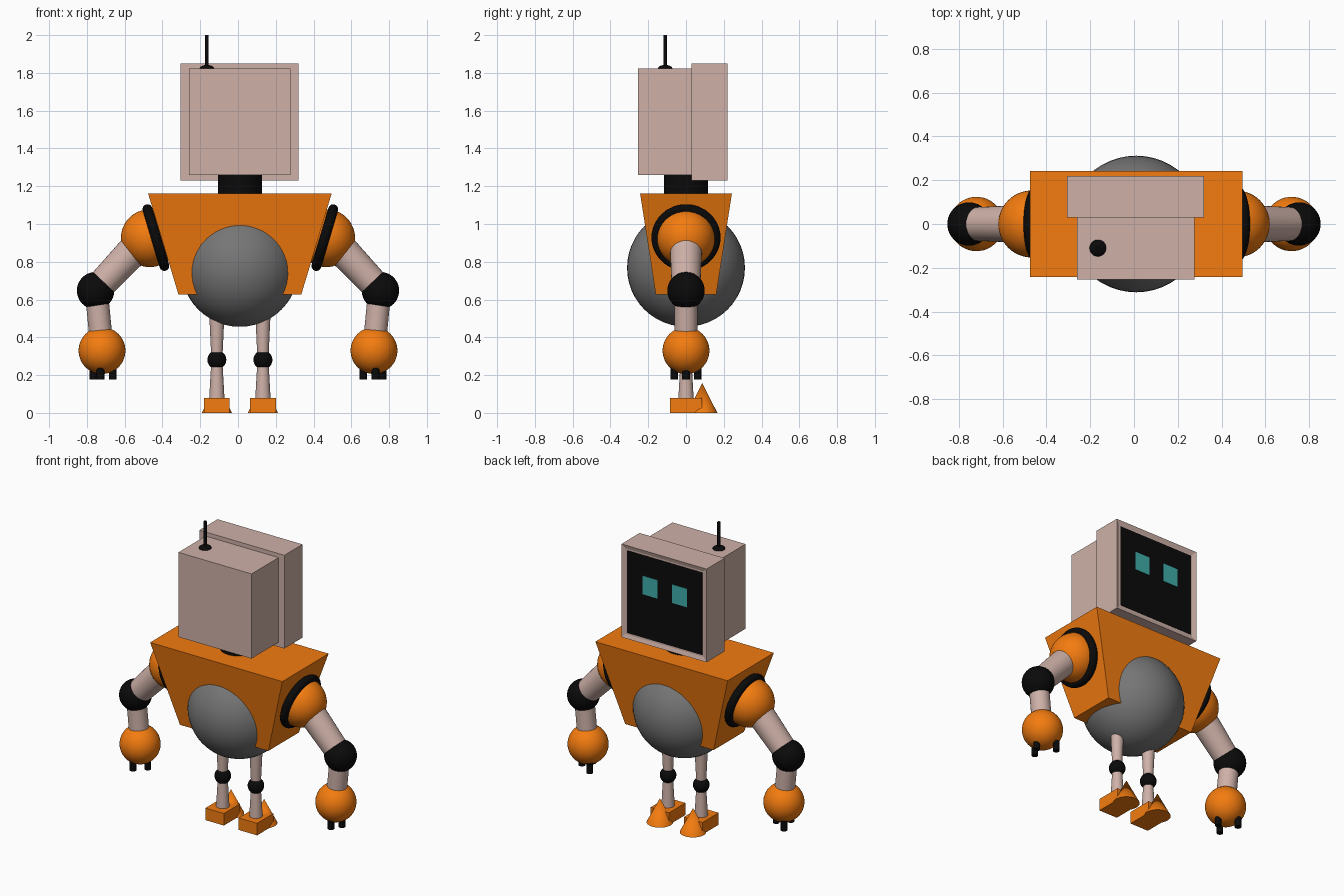
import bpy, bmesh, math
from mathutils import Vector, Matrix

if "Cube" in bpy.data.objects:
    bpy.data.objects.remove(bpy.data.objects["Cube"])

CX = 0.01  # centre line of the body


def colour(name, r, g, b):
    m = bpy.data.materials.new(name)
    m.diffuse_color = (r, g, b, 1)
    m.use_nodes = True
    m.node_tree.nodes["Principled BSDF"].inputs["Base Color"].default_value = m.diffuse_color
    return m


ORANGE = colour("orange", 0.9, 0.2, 0.005)
PALE = colour("pale", 0.62, 0.44, 0.39)
BLACK = colour("black", 0.003, 0.003, 0.003)
GREY = colour("dark_grey", 0.18, 0.18, 0.18)
TEAL = colour("teal", 0.05, 0.42, 0.4)


def finish(name, mat, smooth=True):
    o = bpy.context.object
    o.name = name
    o.data.materials.append(mat)
    if smooth:
        bpy.ops.object.shade_smooth_by_angle()
    return o


def box(name, mat, lo, hi):
    lo, hi = Vector(lo), Vector(hi)
    bpy.ops.mesh.primitive_cube_add(size=1)
    o = finish(name, mat, False)
    o.data.transform(Matrix.Translation((lo + hi) / 2) @ Matrix.Diagonal((*(hi - lo), 1)))
    return o


def ball(name, mat, loc, r, scale=(1, 1, 1)):
    bpy.ops.mesh.primitive_uv_sphere_add(segments=48, ring_count=24, radius=r, location=loc, scale=scale)
    return finish(name, mat)


def rod(name, mat, a, b, r1, r2=None):
    a, b = Vector(a), Vector(b)
    bpy.ops.mesh.primitive_cone_add(vertices=32, radius1=r1, radius2=r1 if r2 is None else r2,
                                    depth=(b - a).length, location=(a + b) / 2,
                                    rotation=(b - a).to_track_quat('Z', 'Y').to_euler())
    return finish(name, mat)


# Head: rear housing and a screen frame with a shallow recess
box("head_housing", PALE, (-0.26, -0.254, 1.26), (0.277, 0.03, 1.823))
frame = box("screen_frame", PALE, (-0.305, 0.03, 1.23), (0.32, 0.22, 1.85))
bm = bmesh.new()
bm.from_mesh(frame.data)
bm.normal_update()
face = max(bm.faces, key=lambda f: f.normal.y)
bmesh.ops.inset_individual(bm, faces=[face], thickness=0.036, depth=-0.008)
bm.to_mesh(frame.data)
bm.free()
box("screen", BLACK, (-0.269, 0.205, 1.266), (0.284, 0.214, 1.814))
for s in (-1, 1):
    x = 0.005 + s * 0.109
    box("eye", TEAL, (x - 0.055, 0.21, 1.555), (x + 0.055, 0.217, 1.678))

# Antenna and neck
ball("antenna_base", BLACK, (-0.165, -0.11, 1.823), 0.038, (1, 1, 0.5))
rod("antenna", BLACK, (-0.165, -0.11, 1.82), (-0.165, -0.11, 2.0), 0.01)
rod("neck", BLACK, (CX, 0, 1.13), (CX, 0, 1.27), 0.117)

# Tapered torso with the round belly pushed through it
torso = box("torso", ORANGE, (-0.486, -0.243, 0.626), (0.486, 0.243, 1.162))
for v in torso.data.vertices:
    if v.co.z < 0.9:
        v.co.x *= 0.325 / 0.486
        v.co.y *= 0.16 / 0.243
    v.co.x += CX
ball("belly", GREY, (CX, 0, 0.768), 0.312)

for s in (-1, 1):
    # Shoulder ring lying along the sloping torso side
    bpy.ops.mesh.primitive_torus_add(major_segments=48, minor_segments=16,
                                     major_radius=0.157, minor_radius=0.026,
                                     location=(0.0125 + s * 0.447, 0, 0.928),
                                     rotation=(0, s * math.radians(90 + 16.5), 0))
    finish("shoulder_ring", BLACK)

    # Arm
    ball("shoulder", ORANGE, (s * 0.467, 0, 0.925), 0.153)
    rod("upper_arm", PALE, (s * 0.52, 0, 0.895), (s * 0.754, 0, 0.647), 0.086, 0.075)
    ball("elbow", BLACK, (s * 0.754, 0, 0.647), 0.099)
    rod("forearm", PALE, (s * 0.75, 0, 0.647), (s * 0.722, 0, 0.36), 0.061)
    ball("hand", ORANGE, (s * 0.72, 0, 0.33), 0.124)
    outer_y, inner_y = (0, 0.063) if s > 0 else (0.063, 0)
    for x, y in ((0.728, -0.063), (0.765, outer_y), (0.664, inner_y)):
        rod("finger", BLACK, (s * x, y, 0.177), (s * x, y, 0.24), 0.02)

    # Leg
    x = CX + s * 0.122
    rod("thigh", PALE, (x, 0, 0.281), (x, 0, 0.56), 0.029, 0.042)
    ball("knee", BLACK, (x, 0, 0.281), 0.05)
    rod("shin", PALE, (x, 0, 0.05), (x, 0, 0.281), 0.042, 0.029)

    # Foot: block heel with a cone toe
    box("foot", ORANGE, (x - 0.068, -0.085, 0), (x + 0.068, 0.085, 0.08))
    rod("toe", ORANGE, (x, 0.086, 0), (x, 0.086, 0.158), 0.08, 0)
